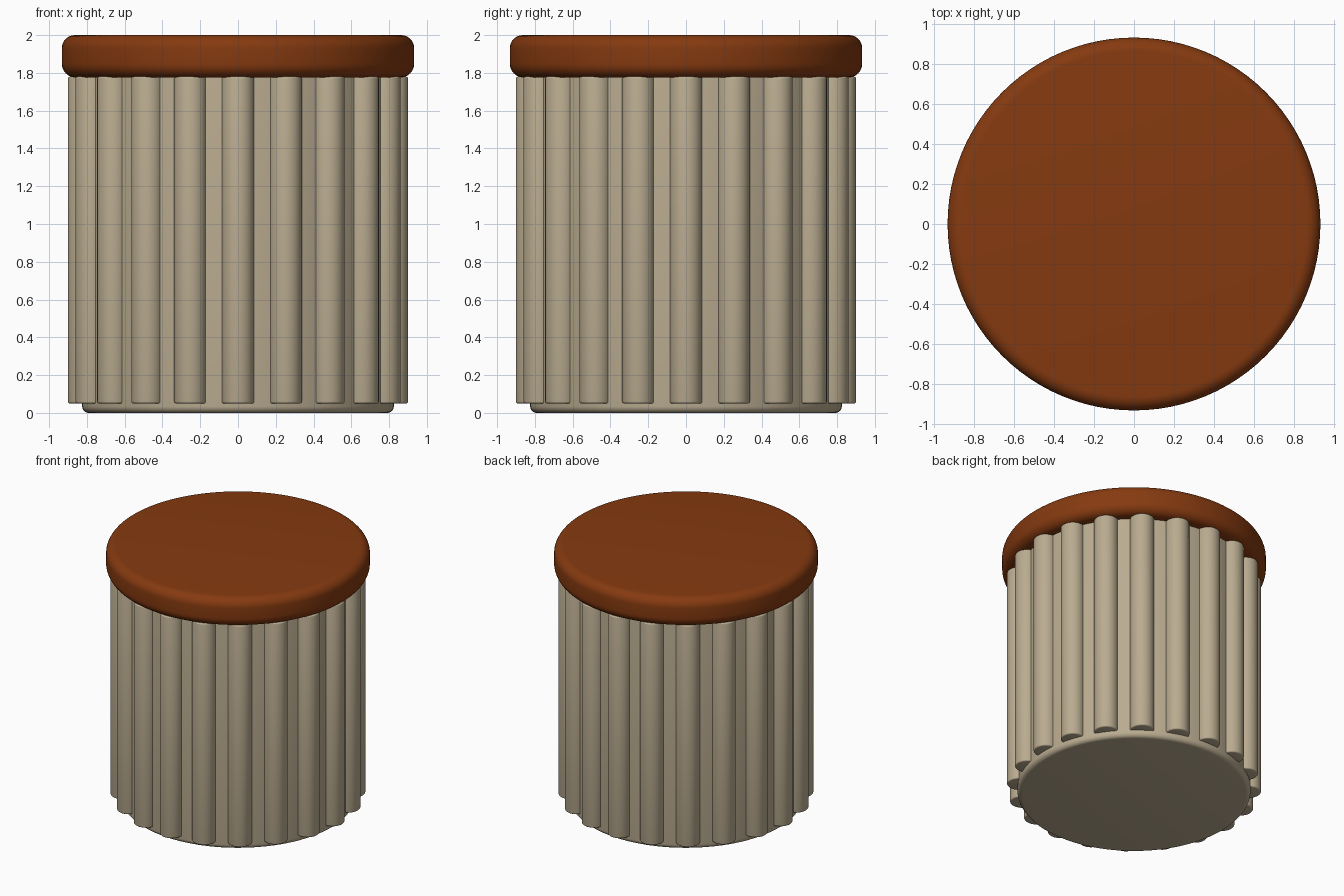
import bpy, bmesh, math
from mathutils import Matrix, Vector

if "Cube" in bpy.data.objects:
    bpy.data.objects.remove(bpy.data.objects["Cube"], do_unlink=True)


def material(name, rgb):
    mat = bpy.data.materials.new(name)
    mat.use_nodes = True
    mat.diffuse_color = (*rgb, 1)
    bsdf = next(n for n in mat.node_tree.nodes if n.type == "BSDF_PRINCIPLED")
    bsdf.inputs["Base Color"].default_value = (*rgb, 1)
    bsdf.inputs["Roughness"].default_value = 0.6
    return mat


def drum(name, radius, bottom, top, low_fillet, high_fillet, sides, mat, steps=6):
    """Lathe a solid cylinder with rounded rims."""
    profile = [(0, bottom)]
    for i in range(steps + 1):
        a = math.pi / 2 * i / steps
        profile.append((radius - low_fillet * (1 - math.sin(a)),
                        bottom + low_fillet * (1 - math.cos(a))))
    for i in range(steps + 1):
        a = math.pi / 2 * i / steps
        profile.append((radius - high_fillet * (1 - math.cos(a)),
                        top - high_fillet * (1 - math.sin(a))))
    profile.append((0, top))

    bm = bmesh.new()
    verts = [bm.verts.new((r, 0, z)) for r, z in profile]
    edges = [bm.edges.new(pair) for pair in zip(verts, verts[1:])]
    bmesh.ops.spin(bm, geom=verts + edges, cent=(0, 0, 0), axis=(0, 0, 1),
                   angle=math.tau, steps=sides)
    bmesh.ops.remove_doubles(bm, verts=bm.verts, dist=1e-5)
    bmesh.ops.recalc_face_normals(bm, faces=bm.faces)
    mesh = bpy.data.meshes.new(name)
    bm.to_mesh(mesh)
    bm.free()
    mesh.materials.append(mat)
    obj = bpy.data.objects.new(name, mesh)
    bpy.context.collection.objects.link(obj)
    return obj


beige = material("warm beige", (0.49, 0.41, 0.28))
brown = material("red brown", (0.235, 0.042, 0.005))

# Core and padded lid
core = drum("core", 0.825, 0, 1.79, 0.035, 0.005, 96, beige)
lid = drum("lid", 0.933, 1.775, 2, 0.075, 0.07, 96, brown, steps=8)

# Ring of upright ribs sharing one mesh
RIBS = 20
first = drum("rib_1", 0.086, 0.05, 1.78, 0.01, 0.01, 32, beige, steps=3)
ribs = [first]
for i in range(1, RIBS):
    rib = bpy.data.objects.new(f"rib_{i + 1}", first.data)
    bpy.context.collection.objects.link(rib)
    ribs.append(rib)
for i, rib in enumerate(ribs):
    turn = Matrix.Rotation(math.tau * i / RIBS, 4, "Z")
    rib.matrix_world = turn @ Matrix.Translation(Vector((0.815, 0, 0)))

# Smooth shading with crisp rims
bpy.ops.object.select_all(action="DESELECT")
for obj in (core, lid, first):
    obj.select_set(True)
    bpy.context.view_layer.objects.active = obj
    bpy.ops.object.shade_smooth_by_angle(angle=math.radians(40))
    obj.select_set(False)
